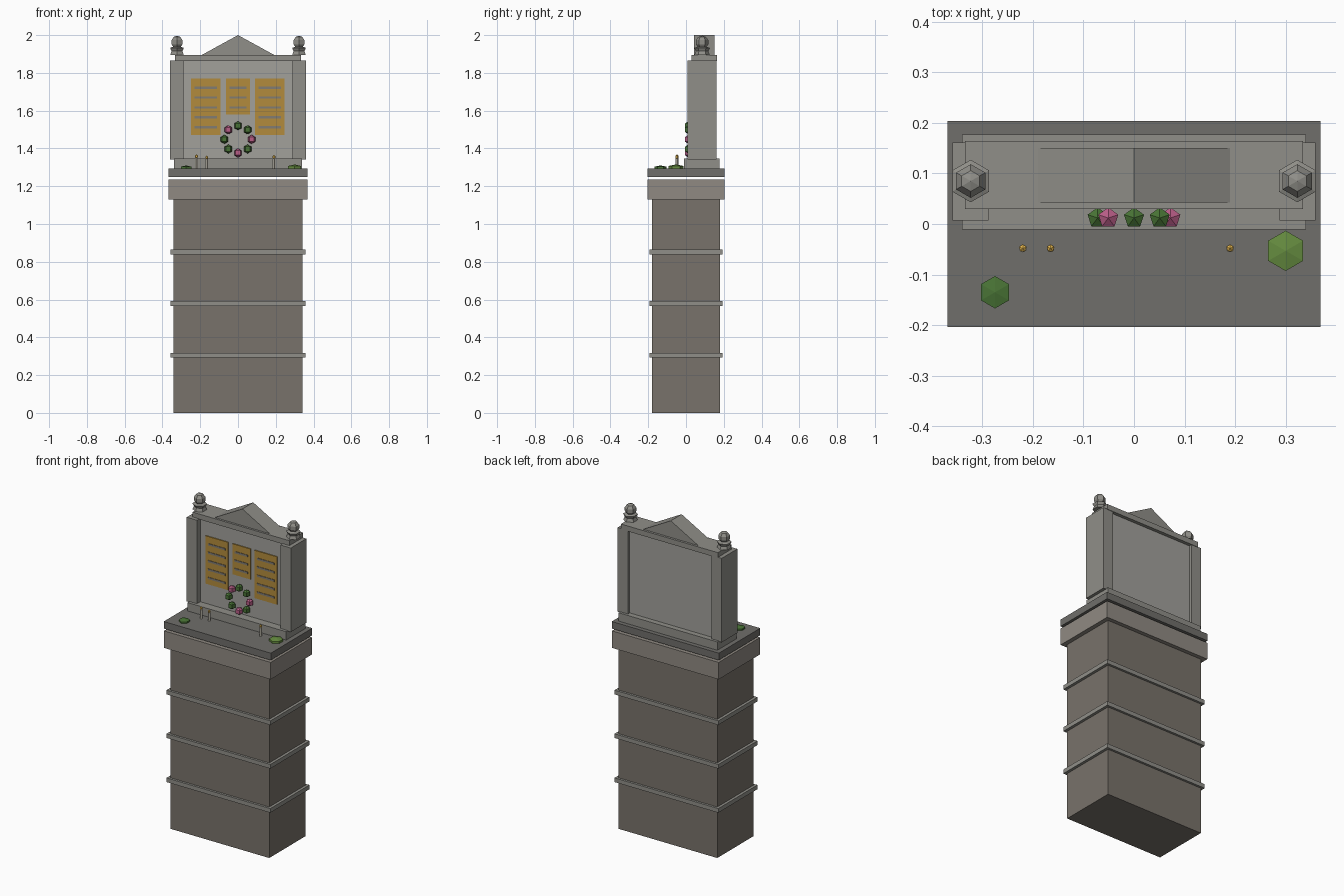
import bpy, bmesh
from math import sin, cos, pi

if "Cube" in bpy.data.objects:
    bpy.data.objects.remove(bpy.data.objects["Cube"])


def material(name, rgb):
    m = bpy.data.materials.new(name)
    m.diffuse_color = (*rgb, 1)
    m.use_nodes = True
    m.node_tree.nodes["Principled BSDF"].inputs["Base Color"].default_value = m.diffuse_color
    return m


BROWN = material("brown_stone", (0.19, 0.17, 0.145))
TAN = material("tan_stone", (0.28, 0.255, 0.225))
STONE = material("pale_stone", (0.28, 0.275, 0.25))
PANEL = material("panel_stone", (0.36, 0.355, 0.33))
DARK = material("dark_stone", (0.16, 0.157, 0.145))
GOLD = material("bronze", (0.45, 0.26, 0.045))
LINE = material("inscription", (0.22, 0.20, 0.17))
GREEN = material("leaf", (0.065, 0.17, 0.035))
MOSS = material("moss", (0.13, 0.26, 0.05))
PINK = material("petal", (0.48, 0.11, 0.24))
WAX = material("wax", (0.62, 0.59, 0.50))
FLAME = material("flame", (0.80, 0.48, 0.08))


def mesh_object(name, bm, mat):
    bmesh.ops.recalc_face_normals(bm, faces=bm.faces)
    me = bpy.data.meshes.new(name)
    bm.to_mesh(me)
    bm.free()
    me.materials.append(mat)
    ob = bpy.data.objects.new(name, me)
    bpy.context.collection.objects.link(ob)
    return ob


def box(name, x, y, z, mat):
    """Box from (min, max) ranges."""
    bm = bmesh.new()
    bmesh.ops.create_cube(bm, size=1)
    for v in bm.verts:
        v.co = [r[0] + (c + 0.5) * (r[1] - r[0]) for c, r in zip(v.co, (x, y, z))]
    return mesh_object(name, bm, mat)


def lathe(name, loc, profile, sides, mat):
    """Faceted turned shape from (radius, height) points, first corner on +y."""
    bm = bmesh.new()
    rings = []
    for r, h in profile:
        n = sides if r > 0 else 1
        rings.append([bm.verts.new((loc[0] + r * sin(2 * pi * i / sides),
                                    loc[1] + r * cos(2 * pi * i / sides),
                                    loc[2] + h)) for i in range(n)])
    for a, b in zip(rings, rings[1:]):
        for i in range(sides):
            j = (i + 1) % sides
            quad = [a[i % len(a)], a[j % len(a)], b[j % len(b)], b[i % len(b)]]
            bm.faces.new(list(dict.fromkeys(quad)))
    for ring in (rings[0], rings[-1]):
        if len(ring) > 1:
            bm.faces.new(ring)
    return mesh_object(name, bm, mat)


def ball(name, loc, r, rows, sides, mat, squash=1):
    prof = [(r * sin(pi * k / rows) if 0 < k < rows else 0,
             -r * squash * cos(pi * k / rows)) for k in range(rows + 1)]
    return lathe(name, loc, prof, sides, mat)


# Tall plinth with bands, cap and floating slab
box("plinth", (-0.341, 0.341), (-0.179, 0.179), (0, 1.135), BROWN)
for z in (0.305, 0.58, 0.852):
    box("plinth_band", (-0.358, 0.358), (-0.193, 0.193), (z - 0.013, z + 0.013), STONE)
box("plinth_cap", (-0.368, 0.368), (-0.204, 0.204), (1.13, 1.236), TAN)
box("slab", (-0.369, 0.369), (-0.204, 0.204), (1.25, 1.294), DARK)

# Headstone wall
box("wall_base", (-0.34, 0.34), (-0.011, 0.177), (1.294, 1.346), STONE)
box("wall_panel", (-0.30, 0.30), (0.04, 0.143), (1.34, 1.868), PANEL)
box("wall_top", (-0.334, 0.334), (0.03, 0.164), (1.863, 1.896), STONE)
for s in (-1, 1):
    box("pilaster", sorted((s * 0.288, s * 0.359)), (0.007, 0.161), (1.342, 1.866), STONE)
    # Urn and ball finial
    lathe("finial_urn", (s * 0.323, 0.085, 0),
          [(0.041, 1.895), (0.033, 1.915), (0.042, 1.932), (0.026, 1.938)], 6, STONE)
    ball("finial_ball", (s * 0.323, 0.085, 1.962), 0.035, 5, 6, STONE)

# Triangular pediment
bm = bmesh.new()
tri = [bm.verts.new((x, 0.043, z)) for x, z in ((-0.19, 1.896), (0.19, 1.896), (0, 2.0))]
face = bm.faces.new(tri)
ext = bmesh.ops.extrude_face_region(bm, geom=[face], use_keep_orig=True)
for v in ext["geom"]:
    if isinstance(v, bmesh.types.BMVert):
        v.co.y = 0.15
mesh_object("pediment", bm, STONE)

# Bronze plaques with plain raised lines
for cx, half, bottom, rows, bar in ((-0.17, 0.078, 1.472, 5, 0.06),
                                    (0, 0.063, 1.58, 3, 0.045),
                                    (0.168, 0.078, 1.472, 5, 0.06)):
    box("plaque", (cx - half, cx + half), (0.034, 0.045), (bottom, 1.77), GOLD)
    for k in range(rows):
        z = 1.722 - k * 0.0525
        box("plaque_line", (cx - bar, cx + bar), (0.031, 0.037), (z - 0.006, z + 0.006), LINE)

# Wreath of blossoms
for i in range(8):
    a = i * pi / 4
    ball("wreath_blossom", (0.072 * cos(a), 0.012, 1.448 + 0.072 * sin(a)),
         0.0240, 3, 5, GREEN if i % 3 else PINK)

# Candles
for x, h in ((-0.22, 0.056), (-0.165, 0.05), (0.19, 0.053)):
    lathe("candle", (x, -0.048, 1.294), [(0.008, 0), (0.008, h)], 6, WAX)
    ball("candle_flame", (x, -0.048, 1.294 + h + 0.008), 0.009, 3, 5, FLAME, 1.1)

# Moss clumps
ball("moss_small", (-0.275, -0.135, 1.297), 0.037, 3, 6, GREEN, 0.35)
ball("moss_large", (0.30, -0.053, 1.299), 0.046, 3, 6, MOSS, 0.35)
